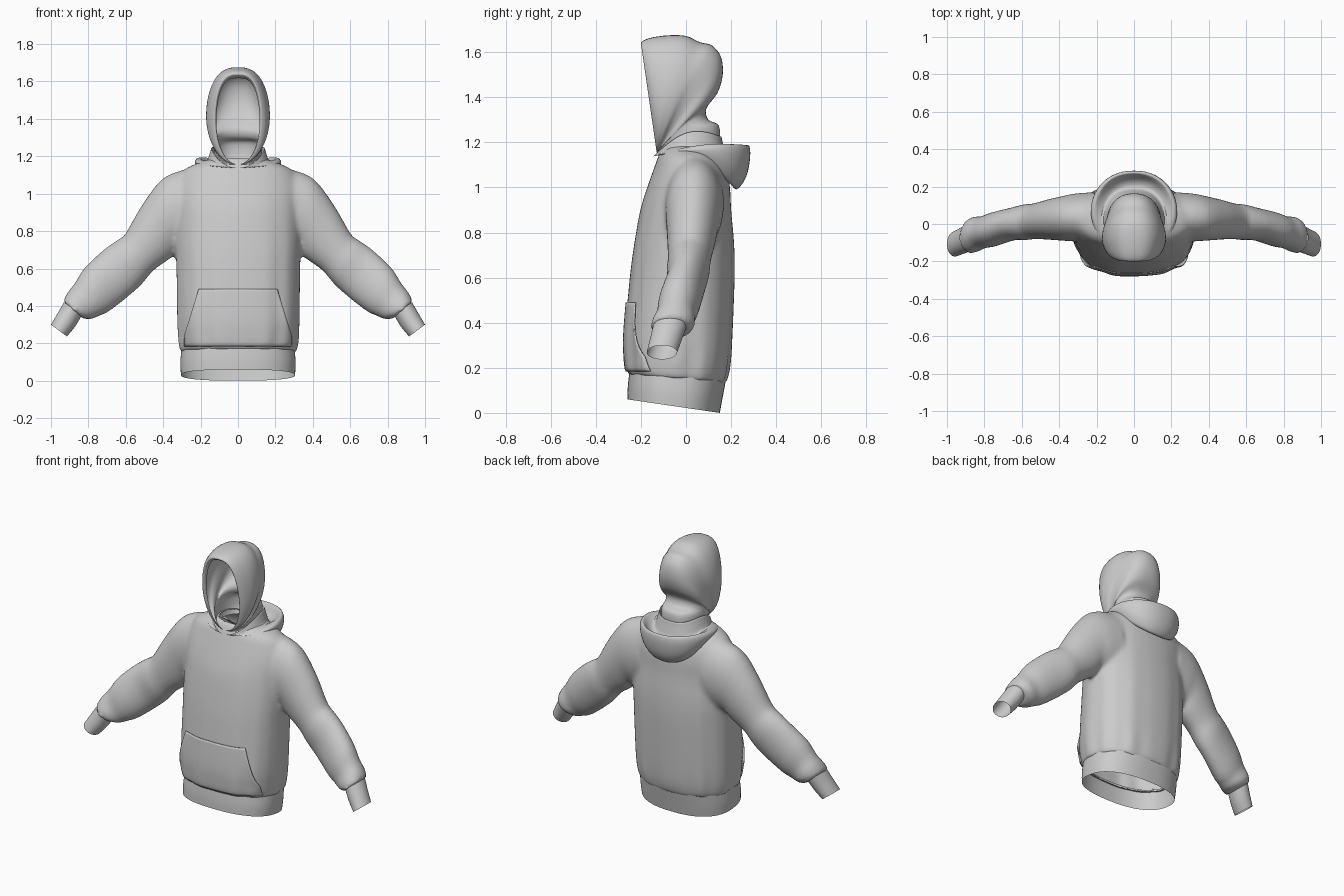
import bpy, bmesh, math
from mathutils import Vector
from mathutils.bvhtree import BVHTree

if "Cube" in bpy.data.objects:
    bpy.data.objects.remove(bpy.data.objects["Cube"])


def spline(rows, n):
    # Catmull-Rom interpolation of parameter tuples
    out = []
    for i in range(len(rows) - 1):
        p = [rows[max(0, min(len(rows) - 1, i + k))] for k in (-1, 0, 1, 2)]
        for j in range(n):
            t = j / n
            out.append([0.5 * (2 * b + (c - a) * t + (2 * a - 5 * b + 4 * c - d) * t * t
                               + (3 * b - a - 3 * c + d) * t ** 3) for a, b, c, d in zip(*p)])
    return out + [list(rows[-1])]


def skin(bm, rows, closed=True, caps=False):
    vs = [[bm.verts.new(p) for p in r] for r in rows]
    n = len(vs[0])
    for a, b in zip(vs, vs[1:]):
        for k in range(n if closed else n - 1):
            bm.faces.new((a[k], a[(k + 1) % n], b[(k + 1) % n], b[k]))
    if caps:
        bm.faces.new(vs[0])
        bm.faces.new(vs[-1])


def finish(name, bm):
    bmesh.ops.recalc_face_normals(bm, faces=bm.faces)
    for f in bm.faces:
        f.smooth = True
    me = bpy.data.meshes.new(name)
    bm.to_mesh(me)
    bm.free()
    ob = bpy.data.objects.new(name, me)
    bpy.context.collection.objects.link(ob)
    return ob


def spow(v, e):
    return math.copysign(abs(v) ** e, v)


def torso_ring(zf, zb, yf, yb, hw, fold, e):
    pts = []
    for k in range(96):
        a = 2 * math.pi * k / 96
        c, s = spow(math.cos(a), 2 / e), spow(math.sin(a), 2 / e)
        g = 1 + fold * (math.cos(11 * a + 0.6) + 0.6 * math.cos(17 * a))
        pts.append((hw * c * g, (yf + yb) / 2 + (yb - yf) / 2 * s * g, zf + (zb - zf) * (s + 1) / 2))
    return pts


def sleeve_ring(xu, zu, xl, zl, yc, ry, side):
    pts = []
    for k in range(40):
        a = 2 * math.pi * k / 40
        c = math.cos(a)
        pts.append((side * ((xu + xl) / 2 + (xu - xl) / 2 * c), yc + ry * math.sin(a),
                    (zu + zl) / 2 + (zu - zl) / 2 * c))
    return pts


def arch(pivot, y, z, w, lift, power, n=28):
    # loop from the throat, around the apex, back to the throat
    pts = []
    for k in range(-n, n + 1):
        a = math.pi * (1 - abs(k) / n)
        s = (1 - math.cos(a)) / 2
        x = w * max(0.0, math.sin(a)) ** (power if a > math.pi / 2 else 1.0)
        pts.append((math.copysign(x + (0.008 if a < 0.01 else 0), k),
                    pivot[0] + (y - pivot[0]) * s,
                    pivot[1] + (z - pivot[1]) * s + lift * math.sin(math.pi * s)))
    return pts


# torso and sleeves, fused into one cloth shell
torso = [(.165, .13, -.252, .176, .306, .006, 2.4), (.19, .155, -.264, .185, .313, .014, 2.4),
         (.24, .22, -.27, .197, .32, .014, 2.4), (.35, .34, -.272, .205, .326, .008, 2.4),
         (.60, .60, -.250, .215, .33, .006, 2.35), (.75, .75, -.230, .213, .335, .004, 2.3),
         (.90, .90, -.203, .20, .335, .003, 2.2), (1.0, 1.0, -.172, .195, .335, .001, 2.2),
         (1.08, 1.08, -.144, .18, .32, 0, 2.1), (1.14, 1.14, -.122, .145, .27, 0, 2.1),
         (1.19, 1.19, -.10, .12, .14, 0, 2)]
sleeve = [(.24, 1.14, .20, .72, .035, .135), (.35, 1.11, .28, .70, .035, .128),
          (.425, 1.06, .33, .69, .03, .12), (.52, .93, .36, .655, .025, .11),
          (.604, .785, .45, .59, .015, .096), (.65, .75, .51, .52, .01, .096),
          (.72, .70, .58, .455, 0, .088), (.82, .605, .69, .37, -.03, .092),
          (.875, .52, .745, .345, -.045, .086), (.91, .475, .785, .328, -.055, .096),
          (.938, .425, .83, .332, -.07, .09)]
bm = bmesh.new()
skin(bm, [torso_ring(*r) for r in spline(torso, 5)], caps=True)
for side in (-1, 1):
    skin(bm, [sleeve_ring(*r, side) for r in spline(sleeve, 5)], caps=True)
shirt = finish("torso_and_sleeves", bm)
m = shirt.modifiers.new("fuse", 'REMESH')
m.mode = 'VOXEL'
m.voxel_size = 0.012
m = shirt.modifiers.new("soften", 'SMOOTH')
m.factor = 0.5
m.iterations = 14
deps = bpy.context.evaluated_depsgraph_get()
fused = bpy.data.meshes.new_from_object(shirt.evaluated_get(deps))
shirt.modifiers.clear()
shirt.data = fused

# open the neck, waist and wrists
bm = bmesh.new()
bm.from_mesh(fused)
bm.normal_update()
body_tree = BVHTree.FromBMesh(bm)
wrist = Vector((.884, -.07, .378))
gone = []
for f in bm.faces:
    c = f.calc_center_median()
    neck = c.z > 1.1 and (c.x / .12) ** 2 + ((c.y - .01) / .1) ** 2 < 1
    waist = c.z < .22 and (c.x / .29) ** 2 + ((c.y + .037) / .2) ** 2 < 1
    cuff = (Vector((abs(c.x), c.y, c.z)) - wrist).length < .055
    if neck or waist or cuff:
        gone.append(f)
bmesh.ops.delete(bm, geom=gone, context='FACES')
for f in bm.faces:
    f.smooth = True
bm.to_mesh(fused)
bm.free()

# ribbed waistband
bm = bmesh.new()
band = [(.06, 0, -.26, .15, .305, 0, 2.4), (.12, .07, -.258, .163, .308, 0, 2.4),
        (.19, .15, -.25, .178, .303, 0, 2.4)]
skin(bm, [torso_ring(*r) for r in spline(band, 4)])
finish("waistband", bm)

# wrist cuffs
cuff_rows = [(.93, .42, .835, .35, -.072, .074), (.965, .36, .872, .288, -.09, .07),
             (1.0, .30, .915, .237, -.107, .067)]
for side, label in ((-1, "right"), (1, "left")):
    bm = bmesh.new()
    skin(bm, [sleeve_ring(*r, side) for r in spline(cuff_rows, 4)])
    finish("cuff_" + label, bm)

# raised hood running down into the neck
hood = [(-.17, 1.618, .116, 0, .65), (-.20, 1.64, .125, 0, .7), (-.165, 1.662, .15, 0, .75),
        (-.08, 1.675, .168, 0, .75), (0, 1.672, .17, 0, .8), (.06, 1.645, .165, 0, .85),
        (.115, 1.63, .153, 0, .85), (.155, 1.58, .145, 0, .9), (.163, 1.50, .145, 0, .9),
        (.14, 1.42, .14, .01, .85), (.09, 1.35, .133, .02, .8), (.10, 1.30, .13, .035, .8),
        (.145, 1.275, .13, .02, .8), (.15, 1.20, .125, .01, .75), (.13, 1.15, .12, 0, .75)]
bm = bmesh.new()
skin(bm, [arch((-.13, 1.155), *r) for r in spline(hood, 4)], closed=False)
finish("raised_hood", bm)

# second hood folded down over the shoulders
folded = [(.14, 1.15, .135, .02, .75), (.155, 1.225, .14, .06, .75), (.165, 1.19, .15, .055, .75),
          (.19, 1.12, .165, .05, .8), (.235, 1.13, .185, .045, .85), (.275, 1.188, .215, .025, .9),
          (.285, 1.14, .23, .035, .9), (.268, 1.05, .228, .06, .9), (.225, .992, .215, .075, .9),
          (.19, 1.03, .20, .055, .9)]
bm = bmesh.new()
skin(bm, [arch((-.145, 1.138), *r) for r in spline(folded, 4)], closed=False)
finish("folded_hood", bm)

# front pouch pocket, draped on the torso, edges lifting at the hand openings
rows = []
for j in range(25):
    z = .185 + (.49 - .185) * j / 24
    hw = .285 if z < .245 else .285 - .075 * (z - .245) / .245
    row = []
    for i in range(41):
        u = -1 + i / 20
        hit = body_tree.ray_cast(Vector((u * hw, -1, z)), Vector((0, 1, 0)))[0]
        y = hit.y if hit else -.25
        row.append((u * hw, y - .005 - .014 * u ** 8 * math.sin(math.pi * j / 24), z))
    rows.append(row)
bm = bmesh.new()
skin(bm, rows, closed=False)
pocket = finish("pouch_pocket", bm)
m = pocket.modifiers.new("thickness", 'SOLIDIFY')
m.thickness = 0.006
m.offset = 0
